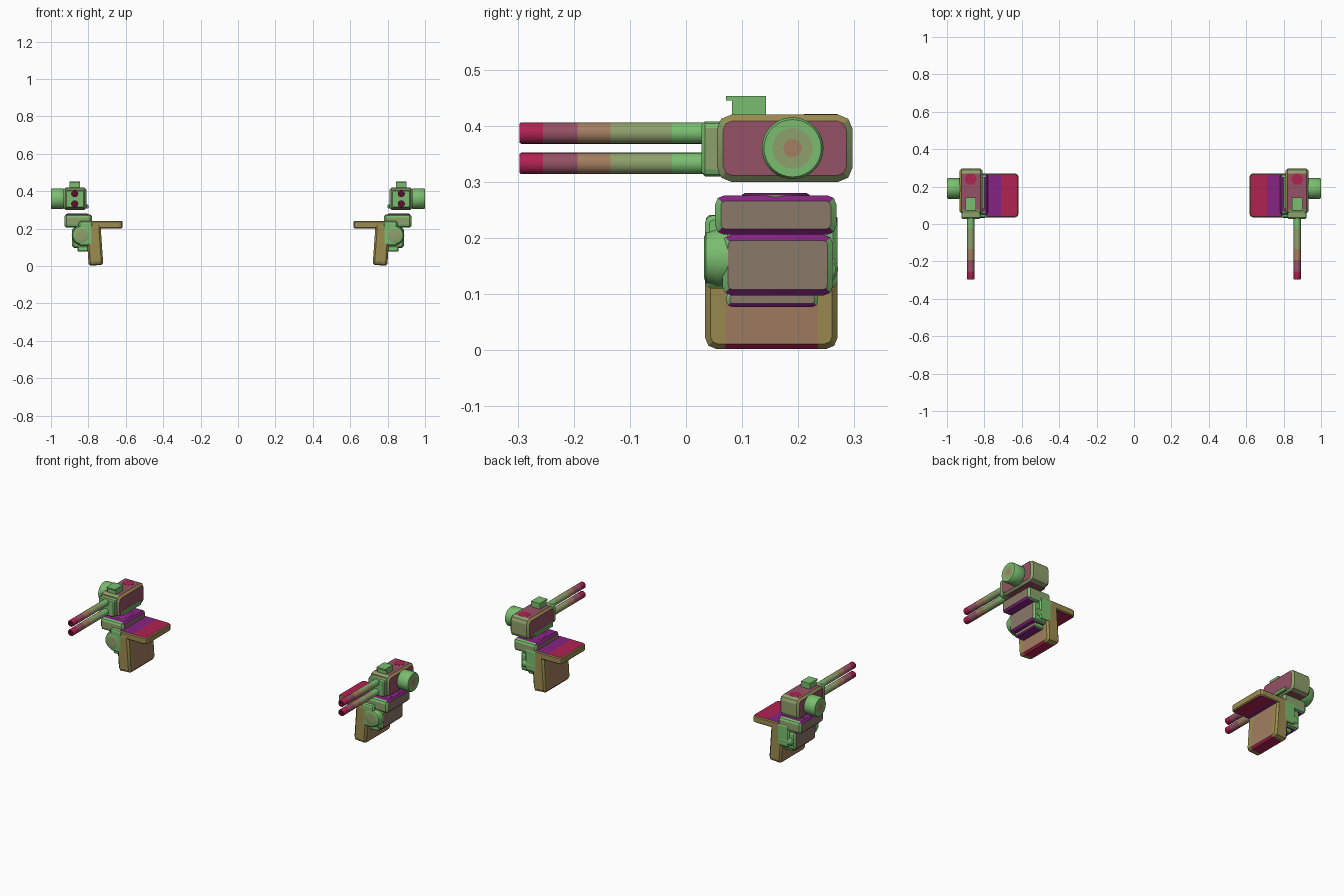
import bpy
import bmesh
from math import cos, sin, pi, radians
from mathutils import Matrix, Vector

if "Cube" in bpy.data.objects:
    bpy.data.objects.remove(bpy.data.objects["Cube"], do_unlink=True)

PALETTE = {
    "green": (122, 190, 112), "olive": (143, 160, 108), "tan": (156, 140, 80),
    "orange_brown": (162, 126, 96), "dusky_brown": (138, 120, 104),
    "mauve": (150, 82, 102), "crimson": (176, 34, 82), "purple": (134, 36, 130),
    "maroon": (84, 18, 48),
}
NAMES = list(PALETTE)


def linear(c):
    c /= 255
    return c / 12.92 if c <= 0.04045 else ((c + 0.055) / 1.055) ** 2.4


MATERIALS = []
for name, rgb in PALETTE.items():
    mat = bpy.data.materials.new(name)
    mat.use_nodes = True
    colour = (*[linear(c) for c in rgb], 1)
    mat.diffuse_color = colour
    shader = mat.node_tree.nodes["Principled BSDF"]
    shader.inputs["Base Color"].default_value = colour
    shader.inputs["Roughness"].default_value = 0.7
    MATERIALS.append(mat)


def finish(name, bm, angle=30):
    """Make the object and mirror it to the other side."""
    bmesh.ops.recalc_face_normals(bm, faces=bm.faces)
    mesh = bpy.data.meshes.new(name)
    bm.to_mesh(mesh)
    bm.free()
    for mat in MATERIALS:
        mesh.materials.append(mat)
    obj = bpy.data.objects.new(name, mesh)
    bpy.context.collection.objects.link(obj)
    obj.modifiers.new("Mirror", "MIRROR").use_mirror_merge = False
    bpy.ops.object.select_all(action="DESELECT")
    obj.select_set(True)
    bpy.context.view_layer.objects.active = obj
    bpy.ops.object.shade_smooth_by_angle(angle=radians(angle))


def block(name, x, y, z, axis=0, corner=0.0, rim=0.0, rim_colour="green",
          faces=None, tilt=0.0, cuts=(), rule=None):
    """Box with chamfered corners around one axis and a bevelled rim.
    faces maps directions to colours; rule can override by position and normal."""
    faces = faces or {}
    bm = bmesh.new()
    bmesh.ops.create_cube(bm, size=1)
    spans = (x, y, z)
    for v in bm.verts:
        v.co = [s[0] + (c + 0.5) * (s[1] - s[0]) for s, c in zip(spans, v.co)]

    def along(e):
        d = (e.verts[1].co - e.verts[0].co).normalized()
        return abs(d[axis]) > 0.9

    if corner:
        bmesh.ops.bevel(bm, geom=[e for e in bm.edges if along(e)],
                        offset=corner, segments=2, profile=0.5, affect="EDGES")
    if rim:
        edges = [e for e in bm.edges if not along(e)]
        bmesh.ops.bevel(bm, geom=edges, offset=rim, segments=1, affect="EDGES")
    # Extra cuts let one face carry two colours
    for normal, distance in cuts:
        bmesh.ops.bisect_plane(bm, geom=bm.verts[:] + bm.edges[:] + bm.faces[:],
                               plane_co=Vector(normal) * distance, plane_no=normal)
    bmesh.ops.recalc_face_normals(bm, faces=bm.faces)
    for f in bm.faces:
        colour = rim_colour
        for i, letter in enumerate("xyz"):
            if abs(f.normal[i]) > 0.98:
                key = ("+" if f.normal[i] > 0 else "-") + letter
                colour = faces.get(key, faces.get(letter, rim_colour))
        if rule:
            colour = rule(f.normal, f.calc_center_median(), colour)
        f.material_index = NAMES.index(colour)
    if tilt:
        centre = Vector([sum(s) / 2 for s in spans])
        bmesh.ops.rotate(bm, verts=bm.verts, cent=centre,
                         matrix=Matrix.Rotation(radians(tilt), 3, "Y"))
    finish(name, bm, 20)


def turned(name, axis, centre, profile, sides=32):
    """Turned part: profile rows are (distance along axis, radius, colour after it)."""
    bm = bmesh.new()
    others = [i for i in range(3) if i != axis]
    rings = []
    for t, r, _ in profile:
        ring = []
        for k in range(sides):
            co = list(centre)
            co[axis] = t
            co[others[0]] += r * cos(2 * pi * k / sides)
            co[others[1]] += r * sin(2 * pi * k / sides)
            ring.append(bm.verts.new(co))
        rings.append(ring)
    for a, b, row in zip(rings, rings[1:], profile):
        for k in range(sides):
            n = (k + 1) % sides
            f = bm.faces.new((a[k], a[n], b[n], b[k]))
            f.material_index = NAMES.index(row[2])
    for ring, row in ((rings[0], profile[0]), (rings[-1], profile[-1])):
        bm.faces.new(ring).material_index = NAMES.index(row[2])
    finish(name, bm, 35)


GUN_X = 0.873


# Rules for colours on bevels and split faces
def housing_colour(n, c, colour):
    return "tan" if 0.3 < n.z < 0.9 and abs(n.y) < 0.3 else colour


def mount_colour(n, c, colour):
    return "purple" if abs(n.z) > 0.5 and abs(n.y) < 0.3 else colour


def plate_colour(n, c, colour):
    if abs(n.z) > 0.9:
        return "purple" if c.x > 0.71 else "crimson"
    return colour


def panel_colour(n, c, colour):
    if 0.07 < c.y < 0.235:
        if n.z < -0.5:
            return "crimson"
        if abs(n.x) > 0.9:
            return "orange_brown"
    return colour


# Gun housing and muzzle block
block("gun_housing", (0.81, 0.932), (0.055, 0.297), (0.3, 0.42), corner=0.026, rim=0.011,
      rim_colour="olive", faces={"x": "mauve", "z": "mauve", "-y": "green"},
      rule=housing_colour)
block("muzzle_block", (0.82, 0.922), (0.028, 0.07), (0.31, 0.408), axis=1, corner=0.012,
      rim=0.006, faces={"x": "olive", "z": "olive"})
block("housing_latch", (0.8, 0.815), (0.08, 0.25), (0.307, 0.328), rim=0.003)
turned("housing_cap", 2, (GUN_X, 0.24, 0), [(0.415, 0.03, "crimson"), (0.421, 0.03, "crimson")])

# Twin barrels with banded colour and hollow muzzles
for label, z in (("upper", 0.387), ("lower", 0.333)):
    turned(label + "_barrel", 1, (GUN_X, 0, z), [
        (-0.265, 0.011, "maroon"), (-0.297, 0.011, "crimson"), (-0.297, 0.017, "crimson"),
        (-0.294, 0.019, "crimson"), (-0.255, 0.019, "mauve"), (-0.193, 0.019, "orange_brown"),
        (-0.135, 0.019, "olive"), (-0.025, 0.019, "green"), (0.04, 0.019, "green")], 24)

# Sight on top
block("sight", (0.844, 0.9), (0.082, 0.143), (0.41, 0.453))
block("sight_lip", (0.844, 0.9), (0.071, 0.084), (0.445, 0.453))

# Side drum
turned("ammo_drum", 0, (0, 0.19, 0.36), [
    (0.925, 0.05, "green"), (0.935, 0.055, "green"), (0.994, 0.055, "green"),
    (1.0, 0.051, "green"), (1.0, 0.036, "olive"), (1.0, 0.016, "orange_brown")], 40)

# Turntable and mount blocks
turned("turntable", 2, (0.86, 0.16, 0), [
    (0.265, 0.06, "olive"), (0.277, 0.06, "purple"), (0.28, 0.055, "purple")])
MOUNT = {"x": "dusky_brown", "z": "purple"}
block("upper_mount", (0.78, 0.927), (0.052, 0.268), (0.206, 0.276), corner=0.016,
      rim=0.01, faces={**MOUNT, "y": "olive"}, rule=mount_colour)
block("lower_mount", (0.79, 0.887), (0.065, 0.262), (0.098, 0.206), corner=0.016,
      rim=0.01, faces=MOUNT, rule=mount_colour)
block("mount_foot", (0.785, 0.858), (0.072, 0.235), (0.077, 0.105), corner=0.01,
      rim=0.006, faces=MOUNT, rule=mount_colour)

# Joint bracket, hinge disc and rear knob
block("joint_bracket", (0.775, 0.852), (0.034, 0.27), (0.11, 0.24), corner=0.012, rim=0.008)
turned("hinge_disc", 1, (0.836, 0, 0.165), [
    (0.032, 0.018, "olive"), (0.032, 0.036, "green"), (0.036, 0.046, "green"),
    (0.055, 0.053, "green"), (0.075, 0.053, "green")])
turned("rear_knob", 0, (0, 0.244, 0.145), [
    (0.79, 0.027, "green"), (0.868, 0.027, "green"), (0.875, 0.022, "green")], 24)

# Shoulder plate: purple near the joint, crimson towards the inner end
block("shoulder_plate", (0.617, 0.8), (0.036, 0.27), (0.202, 0.241), axis=2, corner=0.018,
      rim=0.005, rim_colour="tan", cuts=[((1, 0, 0), 0.71)], rule=plate_colour)

# Hanging side panel with a browner middle and a crimson underside
block("side_panel", (0.728, 0.806), (0.034, 0.27), (0.004, 0.23), corner=0.02, rim=0.01,
      rim_colour="tan", tilt=4, rule=panel_colour,
      cuts=[((0, 1, 0), 0.07), ((0, 1, 0), 0.235)])
